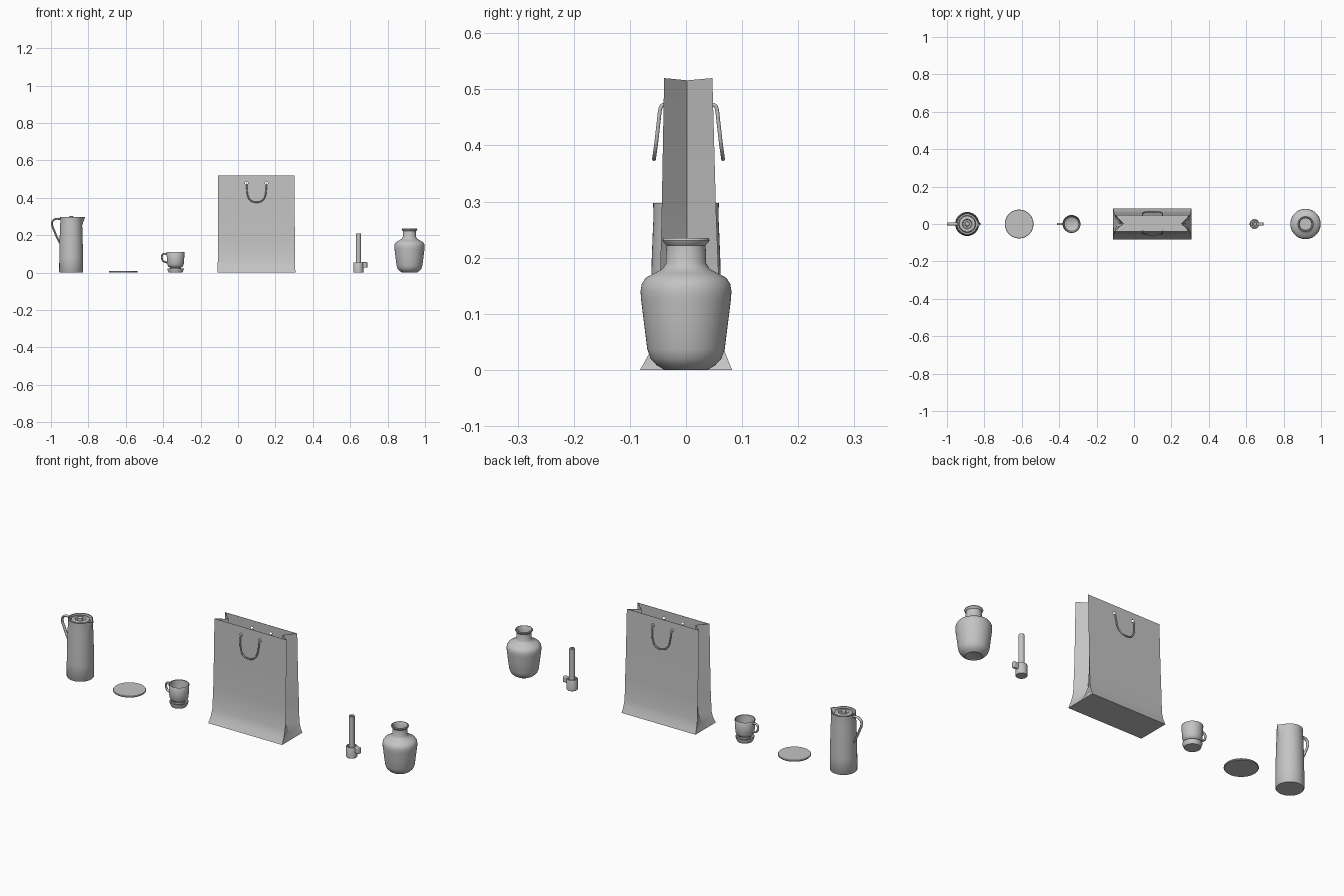
import bpy, bmesh
from math import sin, cos, pi, radians
from mathutils import Matrix, Vector

cube = bpy.data.objects.get("Cube")
if cube:
    bpy.data.objects.remove(cube, do_unlink=True)

clay = bpy.data.materials.new("plain grey")
clay.use_nodes = True
GREY = (0.55, 0.55, 0.55, 1)
clay.diffuse_color = GREY
clay.node_tree.nodes["Principled BSDF"].inputs["Base Color"].default_value = GREY


def finish(name, bm, smooth=True):
    bmesh.ops.remove_doubles(bm, verts=bm.verts, dist=1e-5)
    bmesh.ops.recalc_face_normals(bm, faces=bm.faces)
    mesh = bpy.data.meshes.new(name)
    bm.to_mesh(mesh)
    bm.free()
    obj = bpy.data.objects.new(name, mesh)
    bpy.context.collection.objects.link(obj)
    mesh.materials.append(clay)
    bpy.ops.object.select_all(action="DESELECT")
    obj.select_set(True)
    bpy.context.view_layer.objects.active = obj
    if smooth:
        bpy.ops.object.shade_smooth_by_angle(angle=radians(40))
    return obj


def lathe(name, x, profile, steps=48, warp=None):
    """Turn (radius, height) points around a vertical axis at x."""
    bm = bmesh.new()
    verts = [bm.verts.new((r, 0, z)) for r, z in profile]
    edges = [bm.edges.new(pair) for pair in zip(verts, verts[1:])]
    bmesh.ops.spin(bm, geom=verts + edges, cent=(0, 0, 0), axis=(0, 0, 1),
                   angle=2 * pi, steps=steps, use_duplicate=False)
    if warp:
        for v in bm.verts:
            warp(v.co)
    bmesh.ops.translate(bm, verts=bm.verts, vec=(x, 0, 0))
    return finish(name, bm)


def tube(name, points, radius, flat=1.0, samples=6):
    """Sweep a round or flattened section along a smooth path."""
    pts = [Vector(p) for p in points]
    pts = [2 * pts[0] - pts[1]] + pts + [2 * pts[-1] - pts[-2]]
    path = []
    for a, b, c, d in zip(pts, pts[1:], pts[2:], pts[3:]):
        for i in range(samples):
            t = i / samples
            path.append(0.5 * (2 * b + (c - a) * t + (2 * a - 5 * b + 4 * c - d) * t * t
                               + (3 * b - a - 3 * c + d) * t ** 3))
    path.append(pts[-2])
    bm = bmesh.new()
    rings = []
    up = Vector((0, 0, 1))
    for i, p in enumerate(path):
        tangent = (path[min(i + 1, len(path) - 1)] - path[max(i - 1, 0)]).normalized()
        if i == 0:
            side = Vector((0, 1, 0)) if abs(tangent.y) < 0.5 else Vector((1, 0, 0))
        side = (side - tangent * side.dot(tangent)).normalized()
        up = tangent.cross(side)
        rings.append([bm.verts.new(p + radius * (side * flat * cos(a) + up * sin(a)))
                      for a in (2 * pi * k / 10 for k in range(10))])
    for r, s in zip(rings, rings[1:]):
        for k in range(10):
            bm.faces.new((r[k], r[k - 1], s[k - 1], s[k]))
    bm.faces.new(rings[0])
    bm.faces.new(rings[-1])
    return finish(name, bm)


# Jug with a pinched spout, a recessed lid and a strap handle
JUG = -0.892


def pinch(co):
    if co.z > 0.25 and co.x > 0.05:
        co.x += 0.016 * (co.z - 0.25) / 0.047 * max(0, 1 - abs(co.y) / 0.022)


lathe("jug_body", JUG, [(0, 0), (0.061, 0), (0.064, 0.004), (0.0635, 0.08), (0.061, 0.2),
                        (0.059, 0.25), (0.058, 0.27), (0.0585, 0.297), (0.055, 0.297),
                        (0.0535, 0.265), (0, 0.265)], warp=pinch)
lathe("jug_lid", JUG, [(0, 0.26), (0.044, 0.26), (0.046, 0.285), (0.042, 0.293), (0.026, 0.295),
                       (0.022, 0.287), (0.013, 0.287), (0.012, 0.3), (0.008, 0.303), (0, 0.303)])
tube("jug_handle", [(-0.945, 0, 0.285), (-0.97, 0, 0.288), (-0.99, 0, 0.278), (-0.994, 0, 0.255),
                    (-0.983, 0, 0.225), (-0.966, 0, 0.185), (-0.95, 0, 0.155)], 0.0055, 1.4)

# Flat coaster
lathe("coaster", -0.614, [(0, 0), (0.075, 0), (0.077, 0.002), (0.077, 0.006),
                          (0.075, 0.008), (0, 0.008)], 64)

# Cup resting on a small stand
CUP = -0.334
lathe("cup_stand", CUP, [(0, 0), (0.037, 0), (0.044, 0.018), (0.044, 0.022), (0.04, 0.023),
                         (0.034, 0.013), (0, 0.013)])
lathe("cup_body", CUP, [(0, 0.013), (0.027, 0.013), (0.029, 0.027), (0.039, 0.033), (0.044, 0.045),
                        (0.046, 0.065), (0.048, 0.109), (0.0465, 0.111), (0.0445, 0.109),
                        (0.042, 0.065), (0.038, 0.043), (0.026, 0.036), (0, 0.035)])
tube("cup_handle", [(-0.378, 0, 0.097), (-0.393, 0, 0.101), (-0.405, 0, 0.094), (-0.407, 0, 0.077),
                    (-0.4, 0, 0.062), (-0.378, 0, 0.053)], 0.005, 1.2)

# Paper bag: flared panels, folded gussets and a flat floor
BAG = 0.098
levels = [(0, 0.209, -0.082, 0.082, 0), (0.03, 0.207, -0.065, 0.07, 0.018),
          (0.065, 0.206, -0.053, 0.062, 0.038), (0.17, 0.206, -0.046, 0.058, 0.045),
          (0.3, 0.205, -0.043, 0.053, 0.047), (0.52, 0.204, -0.039, 0.047, 0.05)]
bm = bmesh.new()
rows = []
for z, half, front, back, fold in levels:
    drop = 0.004 if z > 0.5 else 0
    outline = [(-half, front, z), (half, front, z), (half - fold, 0.002, z - drop),
               (half, back, z), (-half, back, z), (fold - half, 0.002, z - drop)]
    rows.append([bm.verts.new((BAG + x, y, h)) for x, y, h in outline])
for low, high in zip(rows, rows[1:]):
    for k in range(6):
        bm.faces.new((low[k - 1], low[k], high[k], high[k - 1]))
bm.faces.new(rows[0])
# An open shell is oriented by its floor, so the paper thickens inward
bag = finish("paper_bag", bm, smooth=False)
wall = bag.modifiers.new("paper_thickness", "SOLIDIFY")
wall.thickness = 0.002
bpy.ops.object.modifier_apply(modifier=wall.name)

# Round holes for the cords
HOLES = (0.046, 0.152)
bm = bmesh.new()
for x in HOLES:
    made = bmesh.ops.create_cone(bm, cap_ends=True, segments=20, radius1=0.008,
                                 radius2=0.008, depth=0.3)["verts"]
    bmesh.ops.rotate(bm, verts=made, cent=(0, 0, 0), matrix=Matrix.Rotation(pi / 2, 3, "X"))
    bmesh.ops.translate(bm, verts=made, vec=(x, 0, 0.478))
cutter = finish("hole_cutter", bm, smooth=False)
cutter.hide_render = True
bag.select_set(True)
bpy.context.view_layer.objects.active = bag
cut = bag.modifiers.new("holes", "BOOLEAN")
cut.operation = "DIFFERENCE"
cut.object = cutter
bpy.ops.object.modifier_apply(modifier=cut.name)
bpy.data.objects.remove(cutter, do_unlink=True)
bpy.ops.object.shade_smooth_by_angle(angle=radians(20))

# Hanging cord handles
for side, y, name in ((-1, -0.04, "front_cord"), (1, 0.049, "back_cord")):
    half = [(0.053, -0.004, 0.473), (0.053, 0.005, 0.468), (0.051, 0.009, 0.44),
            (0.045, 0.013, 0.405), (0.027, 0.016, 0.383)]
    path = [(0.099 - x, y + side * d, z) for x, d, z in half]
    path += [(0.099, y + side * 0.017, 0.376)]
    path += [(0.099 + x, y + side * d, z) for x, d, z in reversed(half)]
    tube(name, path, 0.0035)

# Candle in a holder with a finger grip
CANDLE = 0.644
lathe("candle_holder", CANDLE, [(0, 0), (0.024, 0), (0.026, 0.002), (0.026, 0.053), (0.025, 0.055),
                                (0.02, 0.055), (0.019, 0.045), (0, 0.045)], 32)
lathe("candle", CANDLE, [(0, 0.04), (0.014, 0.04), (0.014, 0.208), (0.012, 0.21),
                         (0.007, 0.21), (0.006, 0.204), (0, 0.204)], 24)
bm = bmesh.new()
bmesh.ops.create_cube(bm, size=1)
bmesh.ops.scale(bm, verts=bm.verts, vec=(0.03, 0.018, 0.03))
bmesh.ops.translate(bm, verts=bm.verts, vec=(0.677, 0, 0.042))
grip = finish("holder_grip", bm)
round_edges = grip.modifiers.new("round_edges", "BEVEL")
round_edges.width = 0.004
round_edges.segments = 3

# Shouldered vase with an open flared neck
lathe("vase", 0.917, [(0, 0.003), (0.03, 0.003), (0.038, 0), (0.052, 0.008), (0.063, 0.02),
                      (0.069, 0.037), (0.075, 0.085), (0.08, 0.125), (0.081, 0.14),
                      (0.079, 0.153), (0.072, 0.164), (0.055, 0.173), (0.042, 0.18),
                      (0.036, 0.19), (0.035, 0.222), (0.04, 0.227), (0.042, 0.231),
                      (0.04, 0.235), (0.036, 0.235), (0.031, 0.226), (0.031, 0.188),
                      (0.05, 0.17), (0.072, 0.15), (0.074, 0.13), (0.063, 0.037),
                      (0.046, 0.012), (0, 0.01)], 64)
